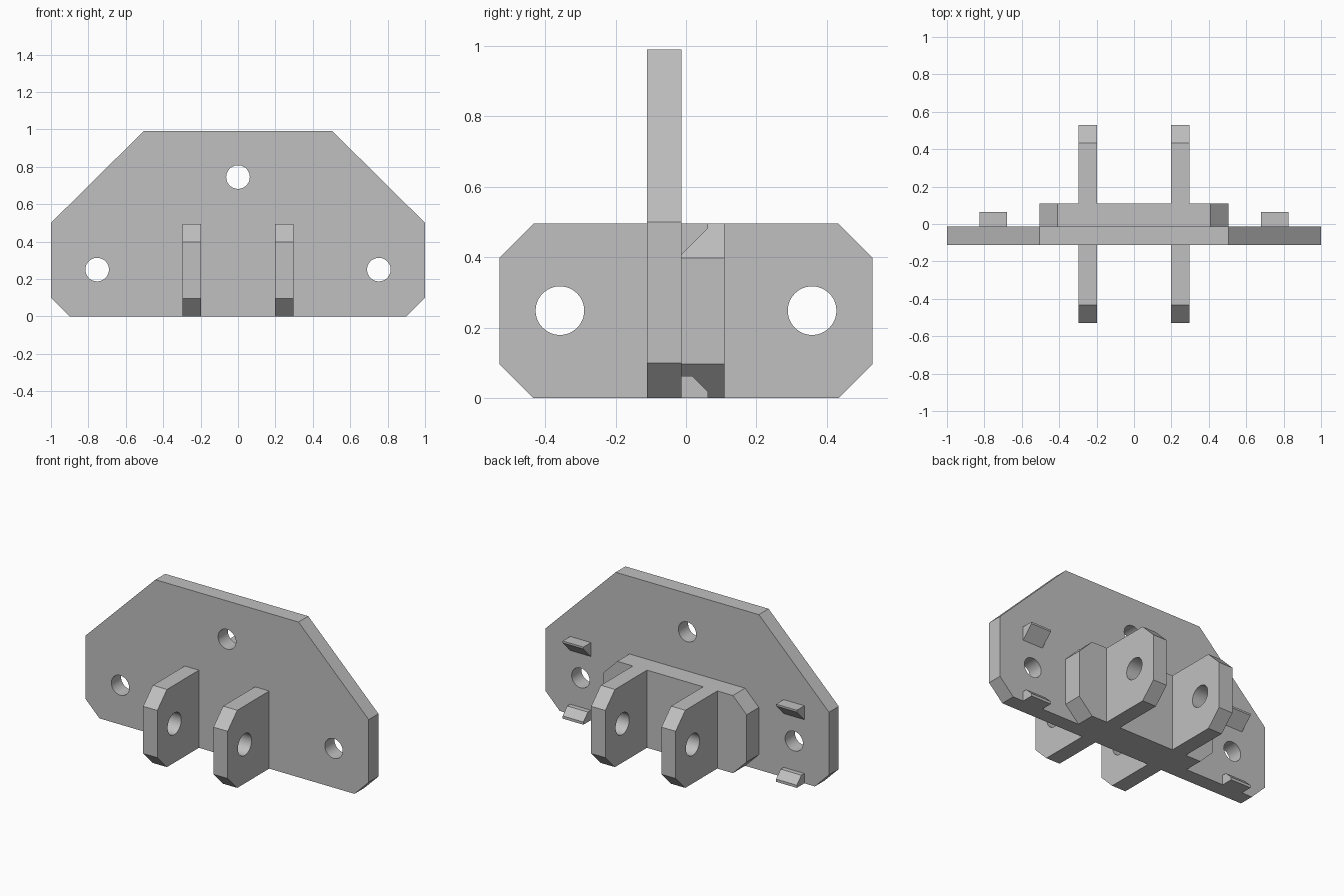
import bpy
import bmesh
import math
from mathutils import Matrix

cube = bpy.data.objects.get("Cube")
if cube:
    bpy.data.objects.remove(cube, do_unlink=True)

GREY = (0.53, 0.53, 0.53, 1.0)
grey = bpy.data.materials.new("plain_grey")
grey.use_nodes = True
grey.diffuse_color = GREY
grey.node_tree.nodes["Principled BSDF"].inputs["Base Color"].default_value = GREY

# Main depths and heights
PLATE_FRONT, PLATE_BACK, BLOCK_BACK = -0.111, -0.013, 0.11
LUG_END, LUG_TOP, CHAMFER = 0.53, 0.495, 0.097


def prism(name, profile, axis, start, end):
    """Extrude a flat profile along x (profile in y, z) or y (profile in x, z)."""
    bm = bmesh.new()
    place = (lambda a, b: (start, a, b)) if axis == "x" else (lambda a, b: (a, start, b))
    face = bm.faces.new([bm.verts.new(place(a, b)) for a, b in profile])
    new = bmesh.ops.extrude_face_region(bm, geom=[face])["geom"]
    shift = (end - start, 0, 0) if axis == "x" else (0, end - start, 0)
    bmesh.ops.translate(bm, vec=shift, verts=[g for g in new if isinstance(g, bmesh.types.BMVert)])
    bmesh.ops.recalc_face_normals(bm, faces=bm.faces)
    mesh = bpy.data.meshes.new(name)
    bm.to_mesh(mesh)
    bm.free()
    mesh.materials.append(grey)
    obj = bpy.data.objects.new(name, mesh)
    bpy.context.collection.objects.link(obj)
    return obj


def drill(obj, axis, centre, radius):
    """Cut a round hole through the part along the given axis."""
    bm = bmesh.new()
    turn = Matrix.Rotation(math.pi / 2, 4, "Y" if axis == "x" else "X")
    bmesh.ops.create_cone(bm, cap_ends=True, segments=48, radius1=radius, radius2=radius,
                          depth=1, matrix=Matrix.Translation(centre) @ turn)
    mesh = bpy.data.meshes.new("hole_cutter")
    bm.to_mesh(mesh)
    bm.free()
    mesh.materials.append(grey)
    cutter = bpy.data.objects.new("hole_cutter", mesh)
    cutter.hide_render = True
    bpy.context.collection.objects.link(cutter)
    mod = obj.modifiers.new("hole", "BOOLEAN")
    mod.operation, mod.solver, mod.object = "DIFFERENCE", "EXACT", cutter
    bpy.context.view_layer.objects.active = obj
    bpy.ops.object.modifier_apply(modifier=mod.name)
    bpy.data.objects.remove(cutter, do_unlink=True)


def smooth(obj):
    bpy.ops.object.select_all(action="DESELECT")
    obj.select_set(True)
    bpy.context.view_layer.objects.active = obj
    bpy.ops.object.shade_smooth_by_angle(angle=math.radians(30))


# Mounting plate with three bolt holes
half = [(0.9, 0), (1, 0.1), (1, 0.5), (0.505, 0.99)]
plate = prism("mounting_plate", half + [(-x, z) for x, z in reversed(half)],
              "y", PLATE_FRONT, PLATE_BACK)
for x, z in [(-0.753, 0.25), (0.753, 0.25), (0, 0.745)]:
    drill(plate, "y", (x, PLATE_FRONT, z), 0.063)
smooth(plate)

# Chamfered backing block
half = [(0.505 - CHAMFER, 0), (0.505, CHAMFER), (0.505, LUG_TOP - CHAMFER), (0.505 - CHAMFER, LUG_TOP)]
prism("backing_block", half + [(-x, z) for x, z in reversed(half)], "y", PLATE_BACK, BLOCK_BACK)

# Pierced lugs, a pair on the front and a pair on the back
for side, x in [("left", 0.248), ("right", -0.248)]:
    for end, sign, root in [("front", -1, -PLATE_FRONT), ("back", 1, BLOCK_BACK)]:
        outline = [(root, 0), (LUG_END - CHAMFER, 0), (LUG_END, CHAMFER),
                   (LUG_END, LUG_TOP - CHAMFER), (LUG_END - CHAMFER, LUG_TOP), (root, LUG_TOP)]
        lug = prism(f"{end}_{side}_lug", [(sign * y, z) for y, z in outline],
                    "x", x - 0.05, x + 0.05)
        drill(lug, "x", (x, sign * 0.358, 0.248), 0.069)
        smooth(lug)

# Small wedge clips on the back of the plate, above and below the side holes
upper = [(PLATE_BACK, 0.406), (0.063, 0.483), (0.063, LUG_TOP), (PLATE_BACK, LUG_TOP)]
lower = [(PLATE_BACK, 0), (0.063, 0), (0.063, 0.017), (0.017, 0.063), (PLATE_BACK, 0.063)]
for side, x in [("left", 0.753), ("right", -0.753)]:
    prism(f"upper_{side}_clip", upper, "x", x - 0.073, x + 0.073)
    prism(f"lower_{side}_clip", lower, "x", x - 0.073, x + 0.073)
